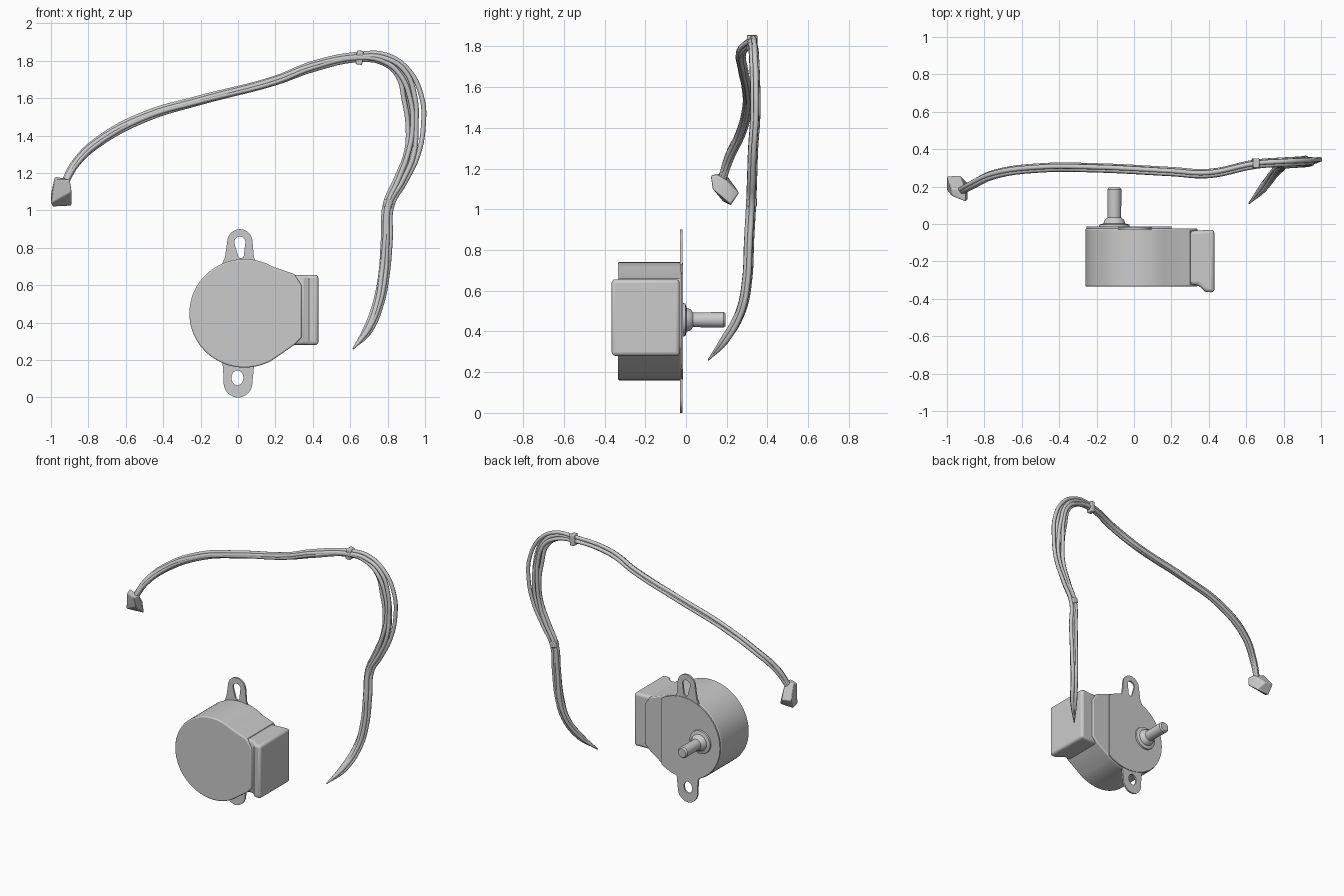
import bpy, bmesh, math
from mathutils import Vector

if "Cube" in bpy.data.objects:
    bpy.data.objects.remove(bpy.data.objects["Cube"], do_unlink=True)

grey = bpy.data.materials.new("plain grey")
grey.use_nodes = True
grey.diffuse_color = (0.6, 0.6, 0.6, 1)
grey.node_tree.nodes["Principled BSDF"].inputs["Base Color"].default_value = (0.6, 0.6, 0.6, 1)


def finish(obj, bevel=0, angle=35):
    """Assign the material, soften the edges and set the shading."""
    obj.data.materials.clear()
    obj.data.materials.append(grey)
    bpy.ops.object.select_all(action='DESELECT')
    obj.select_set(True)
    bpy.context.view_layer.objects.active = obj
    if bevel:
        mod = obj.modifiers.new("soft edges", 'BEVEL')
        mod.width = bevel
        mod.segments = 3
        mod.limit_method = 'ANGLE'
        mod.angle_limit = math.radians(40)
    bpy.ops.object.shade_smooth_by_angle(angle=math.radians(angle))
    return obj


def from_curve(name, curve):
    obj = bpy.data.objects.new(name, curve)
    bpy.context.collection.objects.link(obj)
    bpy.ops.object.select_all(action='DESELECT')
    obj.select_set(True)
    bpy.context.view_layer.objects.active = obj
    bpy.ops.object.convert(target='MESH')
    return bpy.context.object


def plate(name, loops, back, front):
    """Filled x-z outline with holes, given thickness along y."""
    curve = bpy.data.curves.new(name, 'CURVE')
    curve.dimensions = '2D'
    curve.fill_mode = 'BOTH'
    curve.extrude = (back - front) / 2
    for loop in loops:
        sp = curve.splines.new('POLY')
        sp.points.add(len(loop) - 1)
        for p, (x, z) in zip(sp.points, loop):
            p.co = (x, z, 0, 1)
        sp.use_cyclic_u = True
    obj = from_curve(name, curve)
    obj.rotation_euler.x = math.pi / 2
    obj.location.y = (back + front) / 2
    return finish(obj)


def prism(name, outline, height, axis, bevel):
    """Solid made by sweeping a 3D outline along an axis."""
    bm = bmesh.new()
    face = bm.faces.new([bm.verts.new(p) for p in outline])
    top = bmesh.ops.extrude_face_region(bm, geom=[face])["geom"]
    moved = [v for v in top if isinstance(v, bmesh.types.BMVert)]
    bmesh.ops.translate(bm, verts=moved, vec=Vector(axis) * height)
    bmesh.ops.recalc_face_normals(bm, faces=bm.faces)
    return solid(name, bm, bevel)


def solid(name, bm, bevel=0):
    mesh = bpy.data.meshes.new(name)
    bm.to_mesh(mesh)
    bm.free()
    obj = bpy.data.objects.new(name, mesh)
    bpy.context.collection.objects.link(obj)
    return finish(obj, bevel)


def arc(cx, cz, rx, rz, start, end, n):
    steps = [math.radians(start + (end - start) * i / n) for i in range(n + 1)]
    return [(cx + rx * math.cos(a), cz + rz * math.sin(a)) for a in steps]


def lathe(name, profile, cx, cz, n=32):
    """Solid of revolution about a y axis from (radius, y) pairs."""
    bm = bmesh.new()
    rings = [[bm.verts.new((x, y, z)) for x, z in arc(cx, cz, r, r, 0, 360, n)[:-1]]
             for r, y in profile]
    for a, b in zip(rings, rings[1:]):
        for i in range(n):
            j = (i + 1) % n
            bm.faces.new((a[i], a[j], b[j], b[i]))
    bm.faces.new(rings[0])
    bm.faces.new(rings[-1])
    bmesh.ops.recalc_face_normals(bm, faces=bm.faces)
    return solid(name, bm)


# Motor can: round on the left, blending into the terminal box on the right
can_outline = arc(0.035, 0.45, 0.295, 0.29, 60, 300, 56) + [(0.3, 0.28), (0.34, 0.32), (0.34, 0.6), (0.3, 0.66)]
prism("motor_can", [(x, -0.335, z) for x, z in can_outline], 0.312, (0, 1, 0), 0.008)

# Terminal box with a flared front lip
box_outline = [(0.25, -0.04), (0.43, -0.03), (0.43, -0.367), (0.38, -0.362), (0.34, -0.325), (0.25, -0.325)]
prism("terminal_box", [(x, y, 0.28) for x, y in box_outline], 0.376, (0, 0, 1), 0.018)

# Mounting plate and the two drilled ears
plate("mounting_plate", [arc(0.035, 0.45, 0.29, 0.285, 55, 305, 48)], -0.014, -0.03)
upper = [(-0.09, 0.7), (-0.07, 0.75)] + arc(0.01, 0.83, 0.068, 0.07, 180, 0, 16) + [(0.085, 0.75), (0.11, 0.7)]
upper_hole = arc(0.01, 0.83, 0.03, 0.03, 200, -20, 12) + arc(0.015, 0.765, 0.017, 0.02, 0, -180, 8)
plate("upper_ear", [upper, upper_hole], -0.018, -0.03)
lower = [(-0.09, 0.21), (-0.08, 0.16)] + arc(0, 0.08, 0.077, 0.08, 180, 360, 18) + [(0.085, 0.16), (0.1, 0.21)]
plate("lower_ear", [lower, arc(-0.003, 0.105, 0.032, 0.04, 0, 360, 20)[:-1]], -0.018, -0.03)

# Output shaft with stepped collar
lathe("output_shaft", [(0.085, -0.03), (0.08, -0.003), (0.058, 0.003), (0.052, 0.022),
                       (0.036, 0.035), (0.038, 0.185), (0.03, 0.195)], -0.105, 0.457)

# Cable route: x, y, z and half-spread of the wires
route = [
    (0.615, 0.11, 0.26, 0), (0.69, 0.19, 0.355, .012), (0.75, 0.27, 0.5, .016), (0.78, 0.3, 0.65, .02),
    (0.795, 0.31, 0.85, .02), (0.805, 0.32, 1.03, .016), (0.87, 0.325, 1.16, .025), (0.93, 0.33, 1.3, .037),
    (0.948, 0.34, 1.45, .04), (0.935, 0.34, 1.6, .042), (0.88, 0.335, 1.74, .034), (0.78, 0.33, 1.81, .026),
    (0.65, 0.32, 1.82, .014), (0.4, 0.27, 1.77, .015), (0.2, 0.28, 1.695, .014), (-0.2, 0.3, 1.59, .014),
    (-0.5, 0.3, 1.5, .014), (-0.75, 0.265, 1.365, .014), (-0.87, 0.21, 1.25, .012), (-0.93, 0.175, 1.14, .008)]


def wire(index, across, depth):
    """One wire running beside the route at a sideways and depth offset."""
    curve = bpy.data.curves.new("wire", 'CURVE')
    curve.dimensions = '3D'
    curve.bevel_depth = 0.013
    curve.bevel_resolution = 2
    curve.use_fill_caps = True
    curve.resolution_u = 6
    sp = curve.splines.new('BEZIER')
    sp.bezier_points.add(len(route) - 1)
    for i, (x, y, z, spread) in enumerate(route):
        a, b = route[max(i - 1, 0)], route[min(i + 1, len(route) - 1)]
        side = Vector((b[2] - a[2], 0, a[0] - b[0])).normalized()
        wave = 0.15 * math.sin(i * 1.7 + index * 2)
        p = sp.bezier_points[i]
        p.co = Vector((x, y + depth * min(1, spread * 80), z)) + side * spread * (across + wave)
        p.handle_left_type = p.handle_right_type = 'AUTO'
        p.radius = 0.3 if i == 0 else 1
    finish(from_curve("cable_wire_%d" % index, curve), angle=60)


for k, (across, depth) in enumerate([(-1, 0), (-0.6, 0.012), (-0.45, -0.012), (0, 0.005), (0.25, -0.011), (1, 0.004)]):
    wire(k + 1, across, depth)


# Cable ties
def tie(name, centre, size, tilt):
    bpy.ops.mesh.primitive_cube_add(size=1, location=centre, rotation=(0, tilt, 0))
    obj = bpy.context.object
    obj.name = name
    obj.scale = size
    bpy.ops.object.transform_apply(location=False, rotation=False, scale=True)
    finish(obj, 0.006)


tie("upper_cable_tie", (0.65, 0.325, 1.817), (0.035, 0.05, 0.075), 0.1)
tie("lower_cable_tie", (0.803, 0.325, 1.035), (0.045, 0.045, 0.04), 0.3)

# Plug at the free end of the cable: a tilted wedge
bm = bmesh.new()
for p in [(-0.975, 0.15, 1.165), (-0.9, 0.12, 1.165), (-0.89, 0.13, 1.1), (-1, 0.18, 1.04), (-0.98, 0.19, 1.18),
          (-1, 0.255, 1.09), (-0.93, 0.26, 1.08), (-0.89, 0.22, 1.025), (-0.99, 0.22, 1.02), (-0.9, 0.18, 1.16)]:
    bm.verts.new(p)
bmesh.ops.convex_hull(bm, input=bm.verts)
solid("cable_plug", bm, 0.006)
